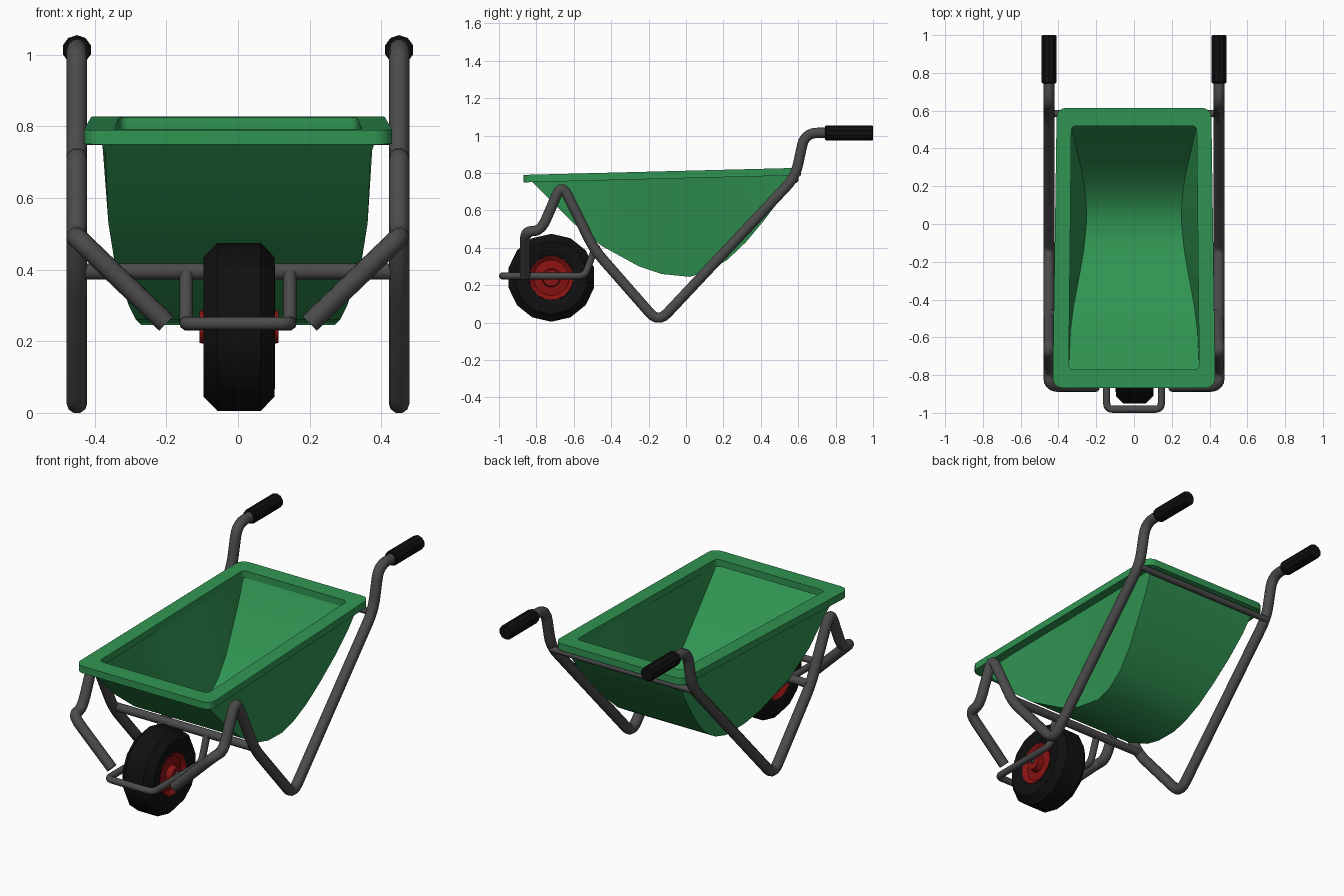
import bpy, bmesh, math
from mathutils import Vector, Matrix

if "Cube" in bpy.data.objects:
    bpy.data.objects.remove(bpy.data.objects["Cube"])


def material(name, rgb):
    m = bpy.data.materials.new(name)
    m.use_nodes = True
    m.diffuse_color = (*rgb, 1)
    m.node_tree.nodes["Principled BSDF"].inputs["Base Color"].default_value = (*rgb, 1)
    return m


GREEN = material("green plastic", (0.03, 0.30, 0.085))
GREY = material("grey metal", (0.07, 0.07, 0.07))
BLACK = material("black rubber", (0.005, 0.005, 0.005))
RED = material("red hub", (0.25, 0.006, 0.006))


def finish(name, bm, mat, angle=35):
    me = bpy.data.meshes.new(name)
    bmesh.ops.recalc_face_normals(bm, faces=bm.faces)
    bm.to_mesh(me)
    bm.free()
    ob = bpy.data.objects.new(name, me)
    bpy.context.collection.objects.link(ob)
    me.materials.append(mat)
    smooth(ob, angle)
    return ob


def smooth(ob, angle):
    bpy.ops.object.select_all(action='DESELECT')
    ob.select_set(True)
    bpy.context.view_layer.objects.active = ob
    bpy.ops.object.shade_smooth_by_angle(angle=math.radians(angle))


def tube(name, points, radius, mat=GREY, bend=0.07):
    """Round tube along points, with each corner softened."""
    pts = [Vector(p) for p in points]
    path = [pts[0]]
    for a, b, c in zip(pts, pts[1:], pts[2:]):
        p = b + (a - b).normalized() * min(bend, (a - b).length * 0.48)
        q = b + (c - b).normalized() * min(bend, (c - b).length * 0.48)
        for i in range(6):
            t = i / 5
            path.append(p * (1 - t) ** 2 + b * 2 * t * (1 - t) + q * t * t)
    path.append(pts[-1])
    cu = bpy.data.curves.new(name, 'CURVE')
    cu.dimensions = '3D'
    cu.bevel_depth = radius
    cu.bevel_resolution = 3
    cu.use_fill_caps = True
    sp = cu.splines.new('POLY')
    sp.points.add(len(path) - 1)
    for s, p in zip(sp.points, path):
        s.co = (*p, 1)
    ob = bpy.data.objects.new(name, cu)
    bpy.context.collection.objects.link(ob)
    cu.materials.append(mat)
    bpy.ops.object.select_all(action='DESELECT')
    ob.select_set(True)
    bpy.context.view_layer.objects.active = ob
    bpy.ops.object.convert(target='MESH')
    smooth(bpy.context.object, 50)


def lathe(name, profile, center, mat, sides):
    """Turn (x, radius) points about the sideways axis."""
    bm = bmesh.new()
    rings = []
    for x, r in profile:
        rings.append([bm.verts.new((x + center[0],
                                    center[1] + r * math.sin(math.tau * i / sides),
                                    center[2] + r * math.cos(math.tau * i / sides)))
                      for i in range(sides)])
    for a, b in zip(rings, rings[1:]):
        for i in range(sides):
            j = (i + 1) % sides
            bm.faces.new((a[i], a[j], b[j], b[i]))
    bm.faces.new(rings[0])
    bm.faces.new(rings[-1])
    return finish(name, bm, mat)


# Tub rim: a sloping ring with rounded corners
FRONT, BACK = -0.868, 0.615


def rim_z(y):
    return 0.79 + 0.038 * (y - FRONT) / (BACK - FRONT)


def rounded_loop(bm, y0, y1, w0, w1, r, drop):
    verts = []
    corners = [(w0, y0, -90), (w1, y1, 0), (-w1, y1, 90), (-w0, y0, 180)]
    for x, y, start in corners:
        cx = x - math.copysign(r, x)
        cy = y + r if y == y0 else y - r
        for k in range(5):
            a = math.radians(start + k * 22.5)
            px, py = cx + r * math.cos(a), cy + r * math.sin(a)
            verts.append(bm.verts.new((px, py, rim_z(py) - drop)))
    return verts


bm = bmesh.new()
outer = (FRONT, BACK, 0.43, 0.41, 0.05)
hole = (-0.77, 0.52, 0.345, 0.332, 0.025)
loops = [rounded_loop(bm, *outer, 0.04), rounded_loop(bm, *outer, 0),
         rounded_loop(bm, *hole, 0), rounded_loop(bm, *hole, 0.04)]
for a, b in zip(loops, loops[1:] + loops[:1]):
    for i in range(len(a)):
        j = (i + 1) % len(a)
        bm.faces.new((a[i], a[j], b[j], b[i]))
finish("tub_rim", bm, GREEN)

# Tub shell: curved floor sheet (y, z, half width) with side walls up to the rim
FLOOR = [(-.82, .75, .38), (-.79, .72, .37), (-.6, .53, .362), (-.45, .41, .343),
         (-.25, .30, .305), (-.13, .26, .285), (.02, .245, .27), (.12, .275, .272),
         (.22, .335, .282), (.32, .43, .30), (.42, .55, .325), (.51, .67, .345),
         (.575, .785, .36)]


def shell(name, stations):
    bm = bmesh.new()
    first, last = stations[0], stations[-1]
    rows = []
    for y, z, w in stations:
        t = (y - first[0]) / (last[0] - first[0])
        top_w = first[2] + (last[2] - first[2]) * t
        top_z = max(z, rim_z(y) - 0.03)
        rows.append([bm.verts.new(c) for c in
                     ((-top_w, y, top_z), (-w, y, z), (w, y, z), (top_w, y, top_z))])
    for a, b in zip(rows, rows[1:]):
        for i in range(3):
            bm.faces.new((a[i], a[i + 1], b[i + 1], b[i]))
    bmesh.ops.remove_doubles(bm, verts=bm.verts, dist=0.0001)
    return finish(name, bm, GREEN)


shell("tub_outside", FLOOR)
inside = shell("tub_inside", [(y * .94 - .008, z + .015, w * .93) for y, z, w in FLOOR])
inside.data.flip_normals()

# Side frames with handles and grips
SIDE = [(.80, 1.015), (.635, 1.015), (.585, .78), (-.148, .0), (-.49, .39),
        (-.665, .745), (-.775, .49), (-.86, .49)]
for side, s in (("left", 1), ("right", -1)):
    path = [(s * .45, y, z) for y, z in SIDE] + [(s * .2, -.86, .25)]
    tube(side + "_frame", path, 0.029)
    grip = lathe(side + "_grip", [(0, .036), (.006, .041), (.25, .041), (.256, .036)],
                 (0, 0, 0), BLACK, 10)
    grip.data.transform(Matrix.Translation((s * .45, .744, 1.014)) @
                        Matrix.Rotation(math.pi / 2, 4, 'Z'))

# Cross bars and the fork loop around the wheel
tube("front_crossbar", [(-.44, -.48, .395), (.44, -.48, .395)], 0.024)
tube("rear_crossbar", [(-.45, .585, .765), (.45, .585, .765)], 0.018)
half = [(-.49, .39), (-.54, .25), (-.981, .25)]
tube("wheel_fork", [(.145, y, z) for y, z in half] +
     [(-.145, y, z) for y, z in reversed(half)], 0.019, bend=0.035)

# Wheel
HUB = (0.003, -.72, .24)


def symmetric(pts):
    return [(-x, r) for x, r in pts] + [(x, r) for x, r in reversed(pts)]


lathe("tyre", symmetric([(.06, .113), (.085, .12), (.1, .16), (.099, .195), (.06, .235)]),
      HUB, BLACK, 14)
lathe("wheel_hub", symmetric([(.11, .03), (.11, .045), (.075, .05), (.07, .095),
                              (.088, .118), (.06, .118)]), HUB, RED, 20)
tube("axle", [(-.15, -.72, .245), (.15, -.72, .245)], 0.015)
